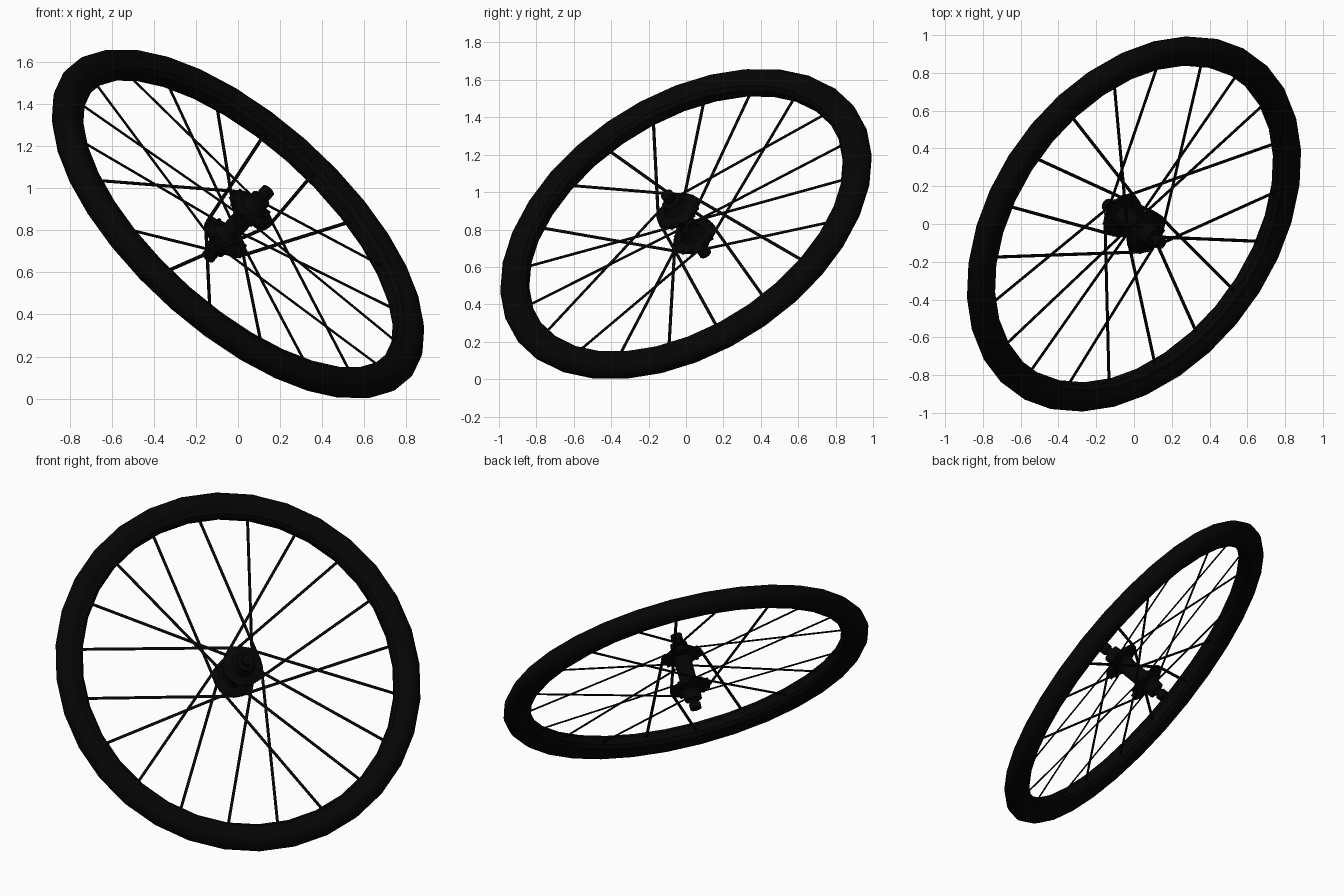
import bpy, bmesh, math
from mathutils import Vector, Matrix

if "Cube" in bpy.data.objects:
    bpy.data.objects.remove(bpy.data.objects["Cube"])

# Wheel frame: Z is the axle, Y is "up" in the wheel plane
axle = Vector((0.604, -0.434, 0.668)).normalized()
up = Vector((-0.265, 0.265, 0.927))
up = (up - axle * up.dot(axle)).normalized()
right = up.cross(axle)
FRAME = Matrix((right, up, axle)).transposed().to_4x4()
FRAME.translation = (0, 0, 0.83)
TYRE_PHASE = math.radians(2.5)
SPOKE_PHASE = math.radians(13)

black = bpy.data.materials.new("black")
black.diffuse_color = (0.0015, 0.0015, 0.0015, 1)
black.use_nodes = True
black.node_tree.nodes["Principled BSDF"].inputs["Base Color"].default_value = black.diffuse_color


def finish(name, bm):
    bmesh.ops.recalc_face_normals(bm, faces=bm.faces)
    me = bpy.data.meshes.new(name)
    bm.to_mesh(me)
    bm.free()
    me.transform(FRAME)
    me.materials.append(black)
    ob = bpy.data.objects.new(name, me)
    bpy.context.collection.objects.link(ob)
    bpy.ops.object.select_all(action='DESELECT')
    bpy.context.view_layer.objects.active = ob
    ob.select_set(True)
    bpy.ops.object.shade_smooth_by_angle(angle=math.radians(35))
    return ob


def polar(r, a, z):
    """Point at angle a, clockwise from up."""
    return Vector((r * math.sin(a), r * math.cos(a), z))


def lathe(name, profile, sides, closed):
    """Spin (radius, height) points about the axle."""
    bm = bmesh.new()
    rings = [[bm.verts.new(polar(r, TYRE_PHASE + math.tau * i / sides, z)) for r, z in profile]
             for i in range(sides)]
    n = len(profile)
    for i in range(sides):
        a, b = rings[i], rings[(i + 1) % sides]
        for j in range(n if closed else n - 1):
            k = (j + 1) % n
            bm.faces.new((a[j], a[k], b[k], b[j]))
    if not closed:
        bm.faces.new([ring[0] for ring in rings])
        bm.faces.new([ring[-1] for ring in rings])
    return finish(name, bm)


def rod(bm, p, q, width, thick, sides=6):
    """Rod from p to q, flattened along the axle."""
    d = (q - p).normalized()
    side = Vector((0, 0, 1)).cross(d)
    side = side.normalized() if side.length > 0.01 else Vector((1, 0, 0))
    m = Matrix((side * width, d.cross(side) * thick, d)).transposed().to_4x4()
    bmesh.ops.create_cone(bm, cap_ends=True, segments=sides, radius1=1, radius2=1,
                          depth=(q - p).length, matrix=Matrix.Translation((p + q) / 2) @ m)


def mirrored(half):
    return half + [(r, -z) for r, z in reversed(half)]


# Tyre and rim
lathe("tyre", mirrored([(0.975, 0.046), (1.005, 0.061), (1.035, 0.065),
                        (1.065, 0.056), (1.087, 0.032), (1.097, 0.010)]), 32, True)
lathe("rim", mirrored([(0.985, 0.050), (0.958, 0.044), (0.941, 0.022)]), 32, True)

# Hub shell with two flanges, stepped bearing caps and axle nuts
lathe("hub", mirrored([(0.034, 0.238), (0.034, 0.205), (0.025, 0.200), (0.025, 0.185),
                       (0.050, 0.180), (0.052, 0.150), (0.070, 0.125), (0.122, 0.108),
                       (0.122, 0.094), (0.070, 0.085), (0.050, 0.050)]), 20, False)

# Crossed flat spokes: odd ones to the outer flange, leading and trailing in
# turn, each with a small head on the flange
spokes, heads = bmesh.new(), bmesh.new()
for k in range(20):
    a = SPOKE_PHASE + math.radians(18) * k
    side = 1 if k % 2 else -1
    hub_a = a + (1 if k % 4 in (0, 3) else -1) * math.radians(76)
    rod(spokes, polar(0.95, a, 0.006 * side), polar(0.116, hub_a, 0.101 * side), 0.0095, 0.0045)
    rod(heads, polar(0.112, hub_a, 0.086 * side), polar(0.112, hub_a, 0.116 * side), 0.010, 0.010)
finish("spokes", spokes)
finish("spoke_heads", heads)
